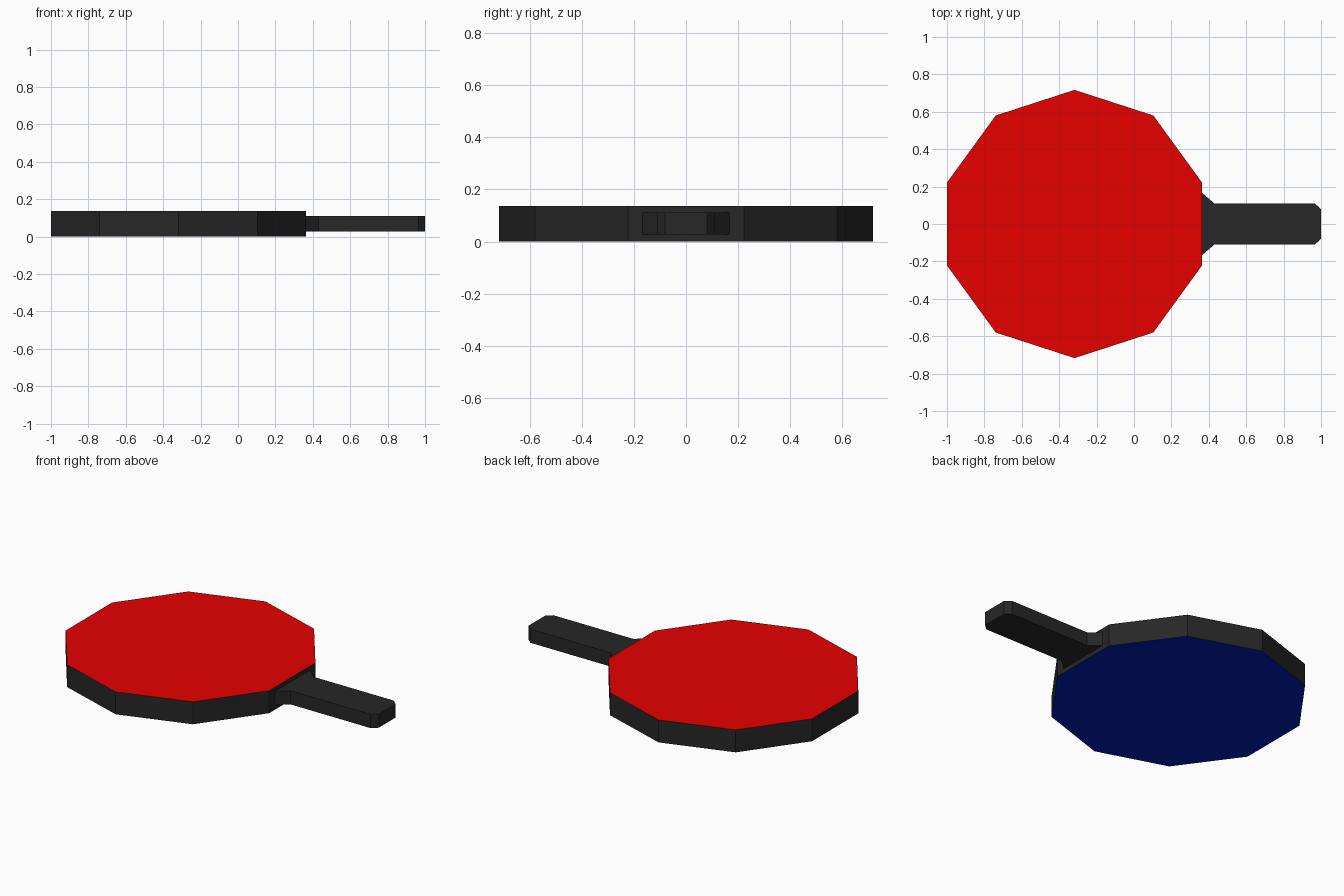
import bpy, bmesh, math

cube = bpy.data.objects.get("Cube")
if cube:
    bpy.data.objects.remove(cube, do_unlink=True)


def make_material(name, rgb):
    mat = bpy.data.materials.new(name)
    mat.use_nodes = True
    color = (*rgb, 1.0)
    mat.diffuse_color = color
    bsdf = mat.node_tree.nodes["Principled BSDF"]
    bsdf.inputs["Base Color"].default_value = color
    bsdf.inputs["Roughness"].default_value = 0.8
    return mat


charcoal = make_material("charcoal", (0.02, 0.02, 0.02))
red = make_material("red rubber", (0.8, 0.0, 0.0))
blue = make_material("blue rubber", (0.0, 0.01, 0.45))


def extrude_outline(name, outline, bottom, top, materials):
    """Prism from an outline; materials are for the sides, top and bottom."""
    bm = bmesh.new()
    face = bm.faces.new([bm.verts.new((x, y, bottom)) for x, y in outline])
    result = bmesh.ops.extrude_face_region(bm, geom=[face], use_keep_orig=True)
    raised = [v for v in result["geom"] if isinstance(v, bmesh.types.BMVert)]
    bmesh.ops.translate(bm, verts=raised, vec=(0, 0, top - bottom))
    bmesh.ops.recalc_face_normals(bm, faces=bm.faces)
    for f in bm.faces:
        f.material_index = 1 if f.normal.z > 0.5 else 2 if f.normal.z < -0.5 else 0
    mesh = bpy.data.meshes.new(name)
    bm.to_mesh(mesh)
    bm.free()
    for mat in materials:
        mesh.materials.append(mat)
    obj = bpy.data.objects.new(name, mesh)
    bpy.context.collection.objects.link(obj)


# Ten-sided blade with a different rubber on each face
SIDES, RADIUS, CENTER_X = 10, 0.717, -0.318
angles = [math.pi / 2 + math.tau * i / SIDES for i in range(SIDES)]
blade = [(CENTER_X + RADIUS * math.cos(a), RADIUS * math.sin(a)) for a in angles]
extrude_outline("blade", blade, 0, 0.136, [charcoal, red, blue])

# Handle flared at the blade and chamfered at the end
half = [(0.362, 0.168), (0.43, 0.11), (0.966, 0.11), (1.0, 0.08)]
handle = half + [(x, -y) for x, y in reversed(half)]
extrude_outline("handle", handle, 0.028, 0.111, [charcoal] * 3)
